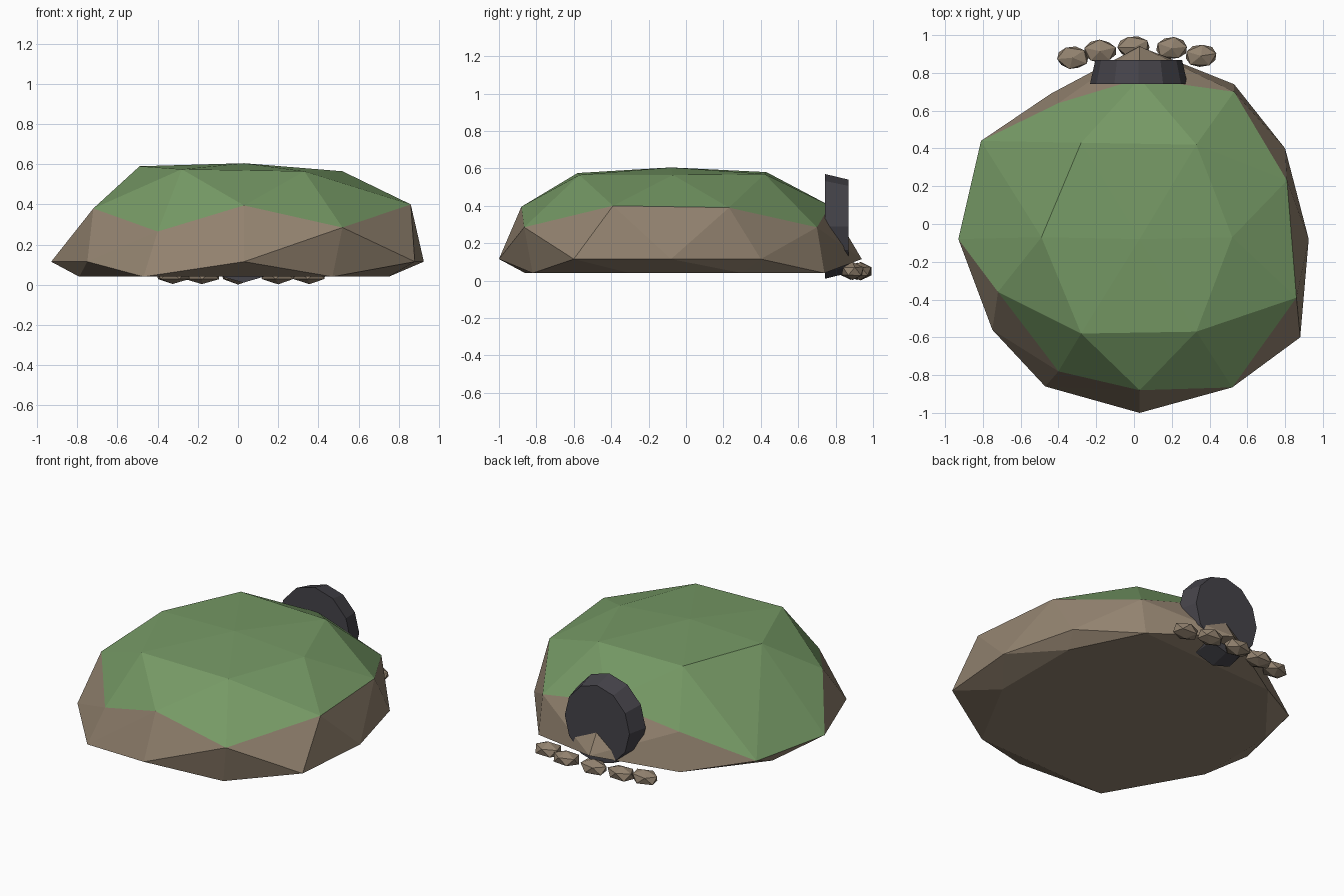
import bpy
import bmesh
import math
import random
from mathutils import Vector, Matrix

random.seed(4)

default_cube = bpy.data.objects.get("Cube")
if default_cube:
    bpy.data.objects.remove(default_cube, do_unlink=True)


def make_material(name, colour):
    material = bpy.data.materials.new(name)
    material.use_nodes = True
    rgba = (*colour, 1)
    material.diffuse_color = rgba
    shader = next(n for n in material.node_tree.nodes if n.type == "BSDF_PRINCIPLED")
    shader.inputs["Base Color"].default_value = rgba
    return material


def finish_object(name, bm, materials):
    """Turn a bmesh into a flat shaded scene object."""
    bmesh.ops.recalc_face_normals(bm, faces=bm.faces)
    mesh = bpy.data.meshes.new(name)
    bm.to_mesh(mesh)
    bm.free()
    for material in materials:
        mesh.materials.append(material)
    created = bpy.data.objects.new(name, mesh)
    bpy.context.scene.collection.objects.link(created)
    return created


earth = make_material("earth brown", (.29, .225, .16))
grass = make_material("grass green", (.18, .32, .13))
door_paint = make_material("dark door grey", (.06, .057, .068))

# Mound: corner rings from the base up to the crown
base_ring = [(-.47, -.86), (.47, -.82), (.75, -.3), (.75, .3),
             (.53, .74), (-.44, .69), (-.79, .25), (-.79, -.3)]
skirt_ring = [(.03, -1), (.88, -.6), (.925, -.08), (.8, .4),
              (.03, .94), (-.81, .44), (-.93, -.08), (-.75, -.56)]
shoulder_ring = [(.03, -.88, .395), (.52, -.865, .285), (.86, -.39, .4),
                 (.81, .23, .39), (.53, .7, .285), (.03, .77, .4),
                 (-.4, .64, .27), (-.72, -.36, .38), (-.4, -.78, .265)]
crown_ring = [(-.28, -.58, .575), (.33, -.57, .565), (.52, -.07, .565),
              (.33, .42, .57), (-.28, .43, .58), (-.49, -.07, .59)]

corners = [(x, y, .04) for x, y in base_ring]
corners += [(x, y, .115) for x, y in skirt_ring]
corners += shoulder_ring + crown_ring + [(.03, -.08, .605)]

mound = bmesh.new()
for corner in corners:
    mound.verts.new(corner)
hull = bmesh.ops.convex_hull(mound, input=mound.verts)
loose = [v for v in mound.verts if not v.link_faces]
bmesh.ops.delete(mound, geom=loose, context="VERTS")

# Grass covers every facet that reaches the crown
for face in mound.faces:
    face.material_index = int(any(v.co.z > .5 for v in face.verts))
finish_object("grassy_mound", mound, [earth, grass])

# Round door: a tapered disc set into the back of the mound
door = bmesh.new()
bmesh.ops.create_cone(
    door, cap_ends=True, segments=12, radius1=.28, radius2=.25, depth=.125,
    matrix=Matrix.Translation((.025, .805, .29))
    @ Matrix.Diagonal((.92, 1, 1, 1))
    @ Matrix.Rotation(-math.pi / 2, 4, "X"))
finish_object("round_door", door, [door_paint])

# Doorstep stones: an arc of flattened, slightly irregular rocks
stone_places = [(-.325, .88), (-.18, .915), (0, .935), (.2, .93), (.355, .89)]
for number, (x, y) in enumerate(stone_places, start=1):
    stone = bmesh.new()
    bmesh.ops.create_icosphere(stone, subdivisions=1, radius=1)
    spin = Matrix.Rotation(random.uniform(0, math.pi), 3, "Z")
    for vert in stone.verts:
        point = spin @ vert.co
        point *= random.uniform(.95, 1.05)
        vert.co = Vector((x + point.x * .095, y + point.y * .066,
                          .05 + point.z * .048))
    finish_object(f"doorstep_stone_{number}", stone, [earth])
